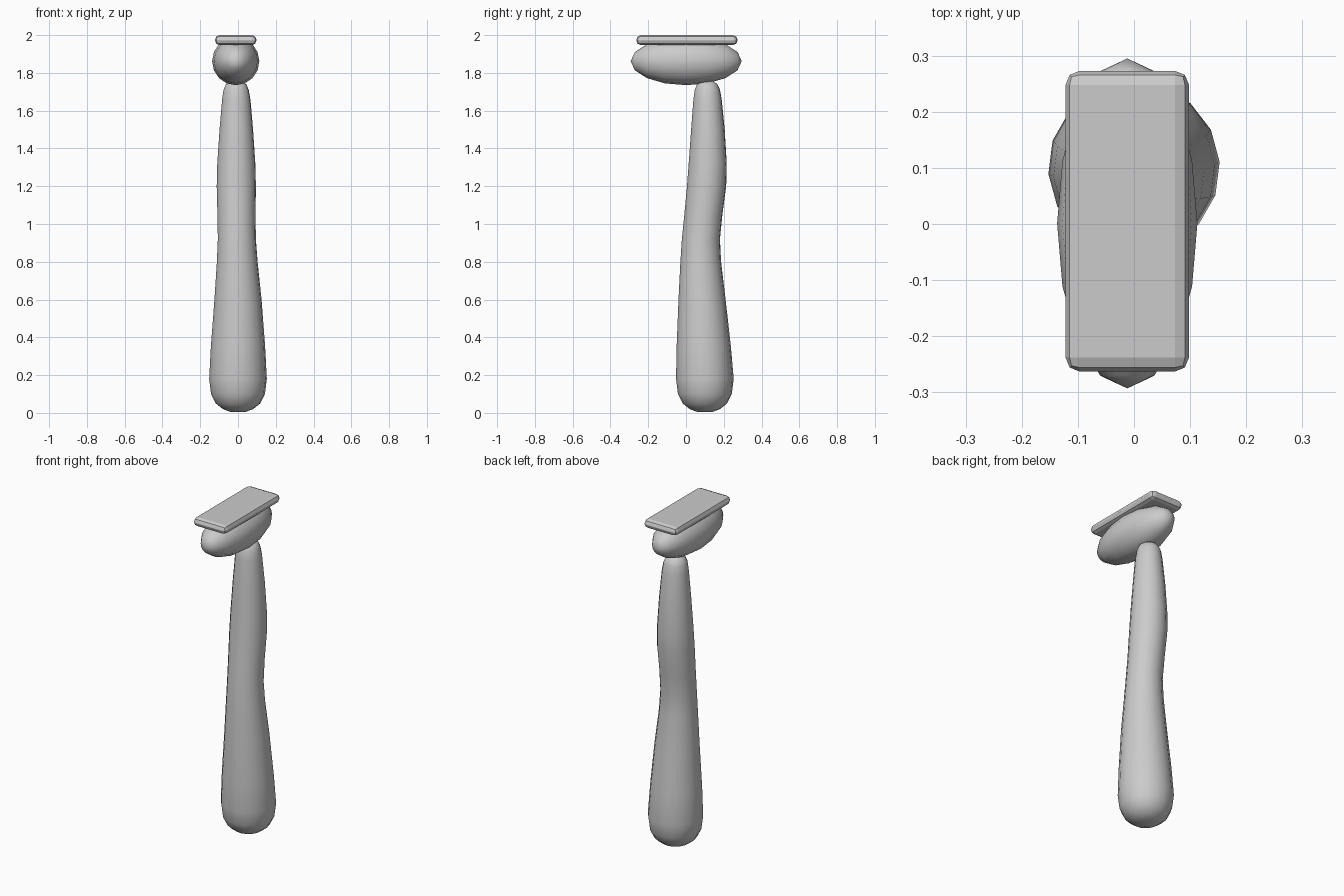
import bpy, bmesh
from math import sin, cos, pi, radians
from mathutils import Matrix, Vector

cube = bpy.data.objects.get("Cube")
if cube:
    bpy.data.objects.remove(cube, do_unlink=True)

# One plain grey for every part
grey = bpy.data.materials.new("grey plastic")
grey.use_nodes = True
grey.diffuse_color = (0.6, 0.6, 0.6, 1)
grey.node_tree.nodes["Principled BSDF"].inputs["Base Color"].default_value = grey.diffuse_color


def finish(name, bm, smooth):
    bmesh.ops.recalc_face_normals(bm, faces=bm.faces)
    for face in bm.faces:
        face.smooth = smooth
    mesh = bpy.data.meshes.new(name)
    bm.to_mesh(mesh)
    bm.free()
    mesh.materials.append(grey)
    obj = bpy.data.objects.new(name, mesh)
    bpy.context.collection.objects.link(obj)
    return obj


def loft(name, sections, sides):
    """Round tube through (height, radius, centre x, centre y) sections."""
    bm = bmesh.new()
    rings = []
    for z, r, cx, cy in sections:
        angles = [2 * pi * i / sides + radians(4) for i in range(sides)]
        rings.append([bm.verts.new((cx + r * cos(a), cy + r * sin(a), z)) for a in angles])
    for low, high in zip(rings, rings[1:]):
        for i in range(sides):
            j = (i + 1) % sides
            bm.faces.new((low[i], low[j], high[j], high[i]))
    bm.faces.new(rings[0][::-1])
    bm.faces.new(rings[-1])
    return finish(name, bm, True)


# Handle: wide rounded foot, gentle waist and a bend towards the back
loft("handle", [
    (0.005, 0.04, 0, 0.1),
    (0.02, 0.08, 0, 0.1),
    (0.05, 0.118, 0, 0.1),
    (0.1, 0.143, 0, 0.1),
    (0.18, 0.153, 0, 0.1),
    (0.35, 0.144, 0, 0.094),
    (0.6, 0.125, 0, 0.085),
    (0.8, 0.108, -0.004, 0.078),
    (0.92, 0.101, -0.006, 0.079),
    (1.05, 0.101, -0.008, 0.092),
    (1.2, 0.104, -0.009, 0.109),
    (1.32, 0.101, -0.009, 0.115),
    (1.5, 0.089, -0.009, 0.116),
    (1.66, 0.075, -0.009, 0.114),
    (1.71, 0.067, -0.01, 0.113),
    (1.74, 0.054, -0.01, 0.113),
    (1.757, 0.03, -0.01, 0.113),
], 16)

# Head: sphere stretched front to back, poles on the y axis
bm = bmesh.new()
bmesh.ops.create_uvsphere(bm, u_segments=16, v_segments=8, radius=1)
bmesh.ops.rotate(bm, verts=bm.verts, matrix=Matrix.Rotation(pi / 2, 3, "X"))
bmesh.ops.scale(bm, verts=bm.verts, vec=Vector((0.125, 0.294, 0.127)))
head = finish("head", bm, True)
head.location = (-0.012, 0.001, 1.862)

# Blade plate: thin slab with rounded edges
bm = bmesh.new()
bmesh.ops.create_cube(bm, size=1)
bmesh.ops.scale(bm, verts=bm.verts, vec=Vector((0.22, 0.536, 0.053)))
bmesh.ops.bevel(bm, geom=bm.edges[:], offset=0.025, segments=2, profile=0.5, affect="EDGES")
plate = finish("blade_plate", bm, False)
plate.location = (-0.012, 0.005, 1.9735)
